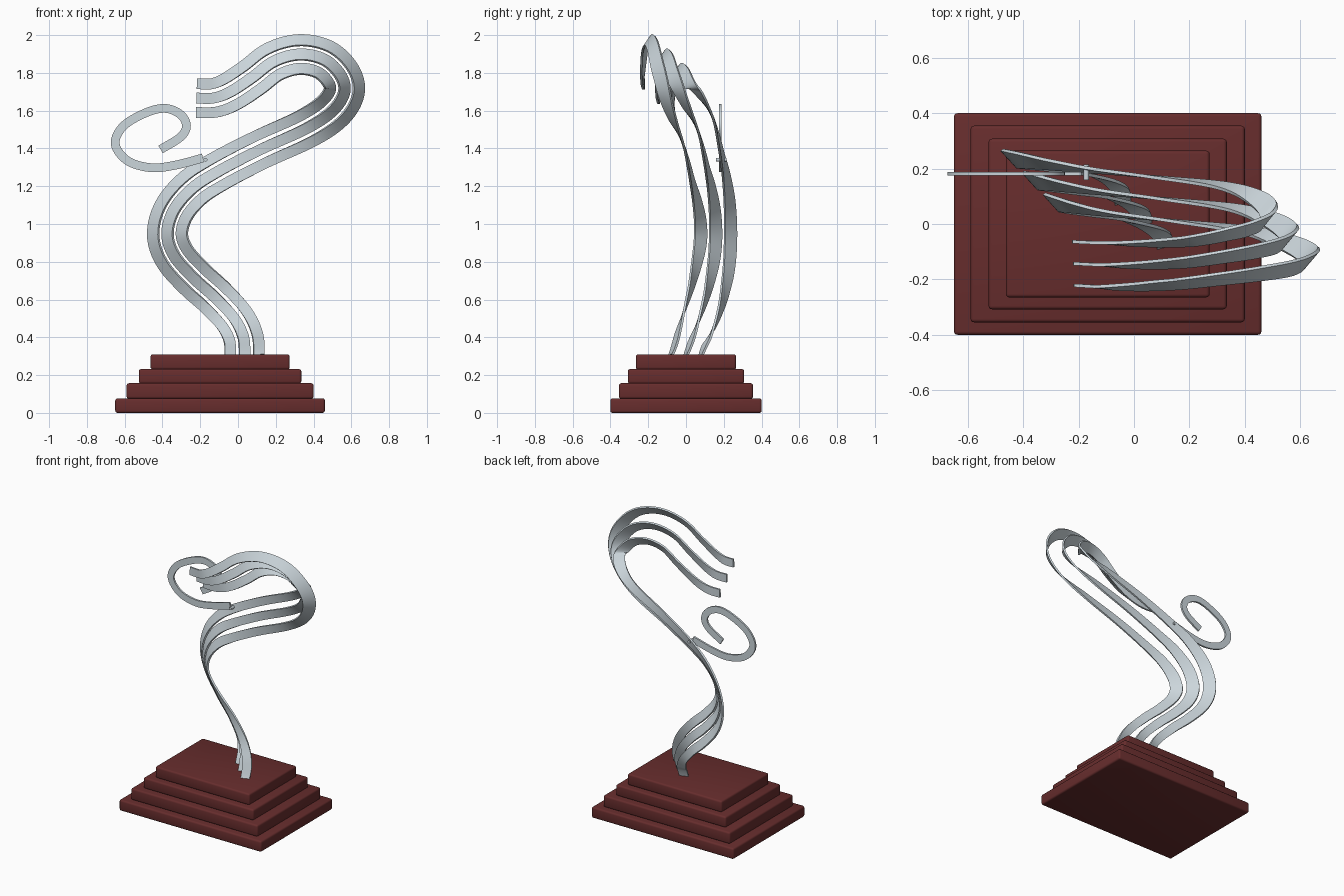
import bpy, bmesh, math
from mathutils import Vector

if "Cube" in bpy.data.objects:
    bpy.data.objects.remove(bpy.data.objects["Cube"])


def material(name, rgb):
    m = bpy.data.materials.new(name)
    m.diffuse_color = (*rgb, 1)
    m.use_nodes = True
    m.node_tree.nodes["Principled BSDF"].inputs["Base Color"].default_value = m.diffuse_color
    return m


SILVER = material("silver metal", (0.60, 0.67, 0.71))
RED = material("dark red wood", (0.135, 0.026, 0.026))


def finish(bm, name, mat):
    bmesh.ops.recalc_face_normals(bm, faces=bm.faces)
    me = bpy.data.meshes.new(name)
    bm.to_mesh(me)
    bm.free()
    ob = bpy.data.objects.new(name, me)
    bpy.context.collection.objects.link(ob)
    me.materials.append(mat)
    bpy.context.view_layer.objects.active = ob
    ob.select_set(True)
    bpy.ops.object.shade_smooth_by_angle(angle=math.radians(35))
    ob.select_set(False)
    return ob


def spline(pts, steps=8):
    """Smooth curve through rows of any length."""
    n, out = len(pts), []
    for i in range(n - 1):
        a, b, c, d = (pts[max(0, min(n - 1, i + k))] for k in (-1, 0, 1, 2))
        for s in range(steps):
            t = s / steps
            out.append([0.5 * (2 * q + (r - p) * t + (2 * p - 5 * q + 4 * r - u) * t * t
                               + (3 * q - p - 3 * r + u) * t ** 3)
                        for p, q, r, u in zip(a, b, c, d)])
    out.append(list(pts[-1]))
    return out


def ribbon(name, rows, offset, width, thick, spread):
    """Flat strip along rows of (x, z, y, tilt), shifted sideways by offset."""
    path = spline(rows)
    n = len(path)
    sides, mids = [], []
    for i, (x, z, y, tilt) in enumerate(path):
        p, q = path[max(0, i - 1)], path[min(n - 1, i + 1)]
        t = Vector((q[0] - p[0], q[1] - p[1])).normalized()
        side = Vector((-t.y, 0, t.x))
        mids.append(Vector((x, y + offset * spread, z)) + side * offset)
        sides.append(side + Vector((0, tilt, 0)))
    bm = bmesh.new()
    rings = []
    for i in range(n):
        tan = mids[min(n - 1, i + 1)] - mids[max(0, i - 1)]
        nor = sides[i].cross(tan).normalized() * thick / 2
        w = sides[i] * width / 2
        rings.append([bm.verts.new(mids[i] + v)
                      for v in (w + nor, w - nor, -w - nor, -w + nor)])
    for a, b in zip(rings, rings[1:]):
        for k in range(4):
            bm.faces.new((a[k], a[(k + 1) % 4], b[(k + 1) % 4], b[k]))
    bm.faces.new(rings[0])
    bm.faces.new(rings[-1])
    return finish(bm, name, SILVER)


# stepped base: half-width x, half-width y, bottom, top
for i, (hx, hy, z0, z1) in enumerate([(0.555, 0.40, 0.0, 0.077), (0.495, 0.355, 0.075, 0.157),
                                      (0.43, 0.308, 0.155, 0.232), (0.368, 0.265, 0.23, 0.31)]):
    bm = bmesh.new()
    bmesh.ops.create_cube(bm, size=1)
    for v in bm.verts:
        v.co = Vector((v.co.x * 2 * hx - 0.095, v.co.y * 2 * hy, z0 if v.co.z < 0 else z1))
    bmesh.ops.bevel(bm, geom=bm.edges[:], offset=0.012, segments=3, profile=0.5, affect='EDGES')
    finish(bm, f"base_step_{i + 1}", RED)

# S-shaped body: middle line as x, z, y, tilt
body = [(.035, .305, 0, -.3), (.028, .40, .035, -.45), (-.02, .50, .07, -.1), (-.12, .61, .105, .3),
        (-.235, .715, .13, .7), (-.335, .83, .15, 1.0), (-.373, .945, .157, 1.1),
        (-.34, 1.07, .152, .95), (-.245, 1.185, .135, .6), (-.11, 1.275, .115, .25),
        (.11, 1.39, .09, 0), (.36, 1.505, .058, -.35), (.5, 1.6, .01, -.9),
        (.562, 1.70, -.035, -1.15), (.54, 1.79, -.07, -1.1), (.455, 1.87, -.095, -.9),
        (.325, 1.897, -.118, -.7), (.19, 1.86, -.138, -.55), (.075, 1.775, -.147, -.4),
        (-.04, 1.70, -.15, -.2), (-.13, 1.667, -.147, 0), (-.22, 1.667, -.143, 0)]
for name, off in (("left_ribbon", 0.076), ("middle_ribbon", 0), ("right_ribbon", -0.076)):
    ribbon(name, body, off, 0.057, 0.012, 1.04)

# flat spiral at the back
curl = [(-.185, 1.35), (-.33, 1.312), (-.46, 1.298), (-.585, 1.335), (-.65, 1.425),
        (-.605, 1.52), (-.485, 1.59), (-.385, 1.612), (-.305, 1.58), (-.273, 1.52),
        (-.305, 1.46), (-.41, 1.395)]
ribbon("spiral_ribbon", [(x, z, 0.182, 0) for x, z in curl], 0, 0.046, 0.013, 0)

# small pin joining spiral and body
bm = bmesh.new()
bmesh.ops.create_cone(bm, cap_ends=True, segments=16, radius1=0.01, radius2=0.01, depth=0.055)
for v in bm.verts:
    v.co = Vector((v.co.x - 0.172, v.co.z + 0.187, v.co.y + 1.34))
finish(bm, "joining_pin", SILVER)
